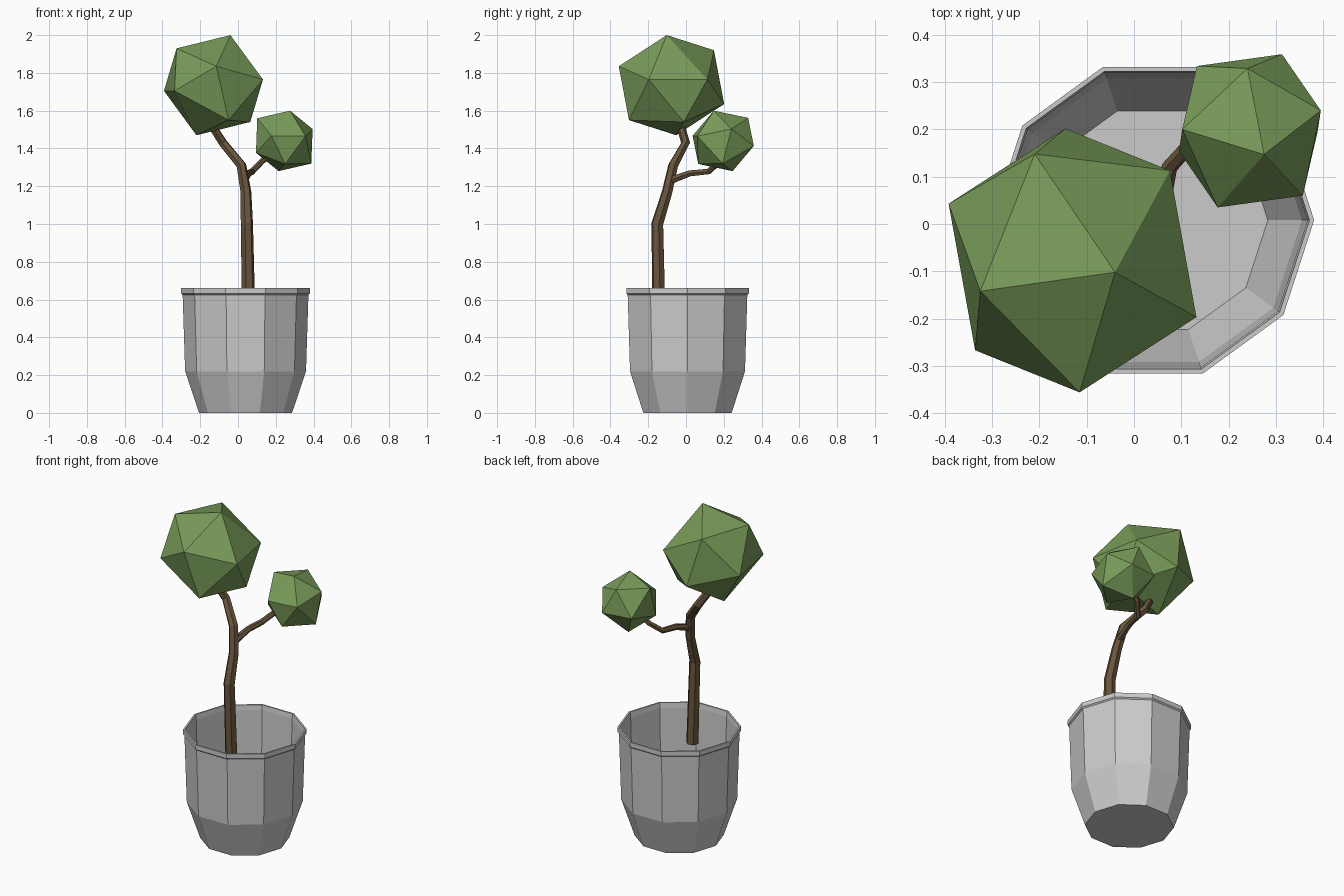
import bpy, bmesh, math
from mathutils import Vector

if "Cube" in bpy.data.objects:
    bpy.data.objects.remove(bpy.data.objects["Cube"])


def material(name, color):
    m = bpy.data.materials.new(name)
    m.diffuse_color = color
    m.use_nodes = True
    m.node_tree.nodes["Principled BSDF"].inputs["Base Color"].default_value = m.diffuse_color
    return m


green = material("leaf_green", (0.19, 0.33, 0.10, 1))
brown = material("bark_brown", (0.14, 0.09, 0.045, 1))


def mesh_object(name, bm, mat=None):
    bmesh.ops.recalc_face_normals(bm, faces=bm.faces[:])
    me = bpy.data.meshes.new(name)
    bm.to_mesh(me)
    bm.free()
    ob = bpy.data.objects.new(name, me)
    bpy.context.collection.objects.link(ob)
    if mat:
        me.materials.append(mat)
    return ob


def lathe(name, profile, sides, center):
    """Closed faceted solid: rings for each (radius, z), capped at both ends."""
    bm = bmesh.new()
    rings = []
    for r, z in profile:
        rings.append([bm.verts.new((center[0] + r * math.cos(2 * math.pi * i / sides),
                                    center[1] + r * math.sin(2 * math.pi * i / sides), z))
                      for i in range(sides)])
    for a, b in zip(rings, rings[1:]):
        for i in range(sides):
            j = (i + 1) % sides
            bm.faces.new((a[i], a[j], b[j], b[i]))
    bm.faces.new(rings[0])
    bm.faces.new(rings[-1])
    return mesh_object(name, bm)


def limb(name, points):
    """Six-sided tapering tube through (x, y, z, radius) points."""
    cu = bpy.data.curves.new(name, 'CURVE')
    cu.dimensions = '3D'
    cu.bevel_depth = 1.0
    cu.bevel_resolution = 1
    cu.use_fill_caps = True
    sp = cu.splines.new('POLY')
    sp.use_smooth = False
    sp.points.add(len(points) - 1)
    for p, (x, y, z, r) in zip(sp.points, points):
        p.co = (x, y, z, 1)
        p.radius = r
    cu.materials.append(brown)
    ob = bpy.data.objects.new(name, cu)
    bpy.context.collection.objects.link(ob)
    bpy.ops.object.select_all(action='DESELECT')
    ob.select_set(True)
    bpy.context.view_layer.objects.active = ob
    bpy.ops.object.convert(target='MESH')


def foliage(name, center, offsets):
    """Twenty-sided crown: six corners and their opposites, wrapped in a hull."""
    bm = bmesh.new()
    c = Vector(center)
    for o in offsets:
        for s in (1, -1):
            bm.verts.new(c + s * Vector(o))
    bmesh.ops.convex_hull(bm, input=bm.verts[:])
    return mesh_object(name, bm, green)


# Ten-sided hollow pot with a lip
lathe("pot", [(0.246, 0), (0.32, 0.22), (0.333, 0.625), (0.341, 0.632), (0.341, 0.66),
              (0.331, 0.66), (0.327, 0.63), (0.315, 0.22), (0.243, 0.006)], 10, (0.04, 0.008))

# Trunk and side branch
limb("trunk", [(0.057, -0.143, 0.50, 0.036), (0.047, -0.152, 1.0, 0.033),
               (0.042, -0.10, 1.17, 0.029), (0.018, -0.068, 1.31, 0.027),
               (-0.08, -0.002, 1.43, 0.024), (-0.15, -0.035, 1.54, 0.022)])
limb("branch", [(0.035, -0.085, 1.23, 0.022), (0.055, 0.02, 1.268, 0.018),
                (0.075, 0.12, 1.278, 0.017), (0.125, 0.175, 1.33, 0.016),
                (0.18, 0.19, 1.38, 0.015)])

# Crowns
foliage("large_crown", (-0.13, -0.077, 1.735),
        [(0.09, -0.025, 0.265), (0.015, -0.279, 0.10), (0.262, -0.12, 0.03),
         (-0.195, -0.065, 0.195), (-0.08, 0.225, 0.185), (0.206, 0.19, 0.03)])
foliage("small_crown", (0.245, 0.197, 1.44),
        [(0.03, -0.05, 0.16), (-0.005, 0.132, 0.122), (0.15, 0.043, 0.063),
         (0.112, -0.137, 0.025), (-0.068, -0.162, 0.027), (-0.143, 0.003, 0.12)])
